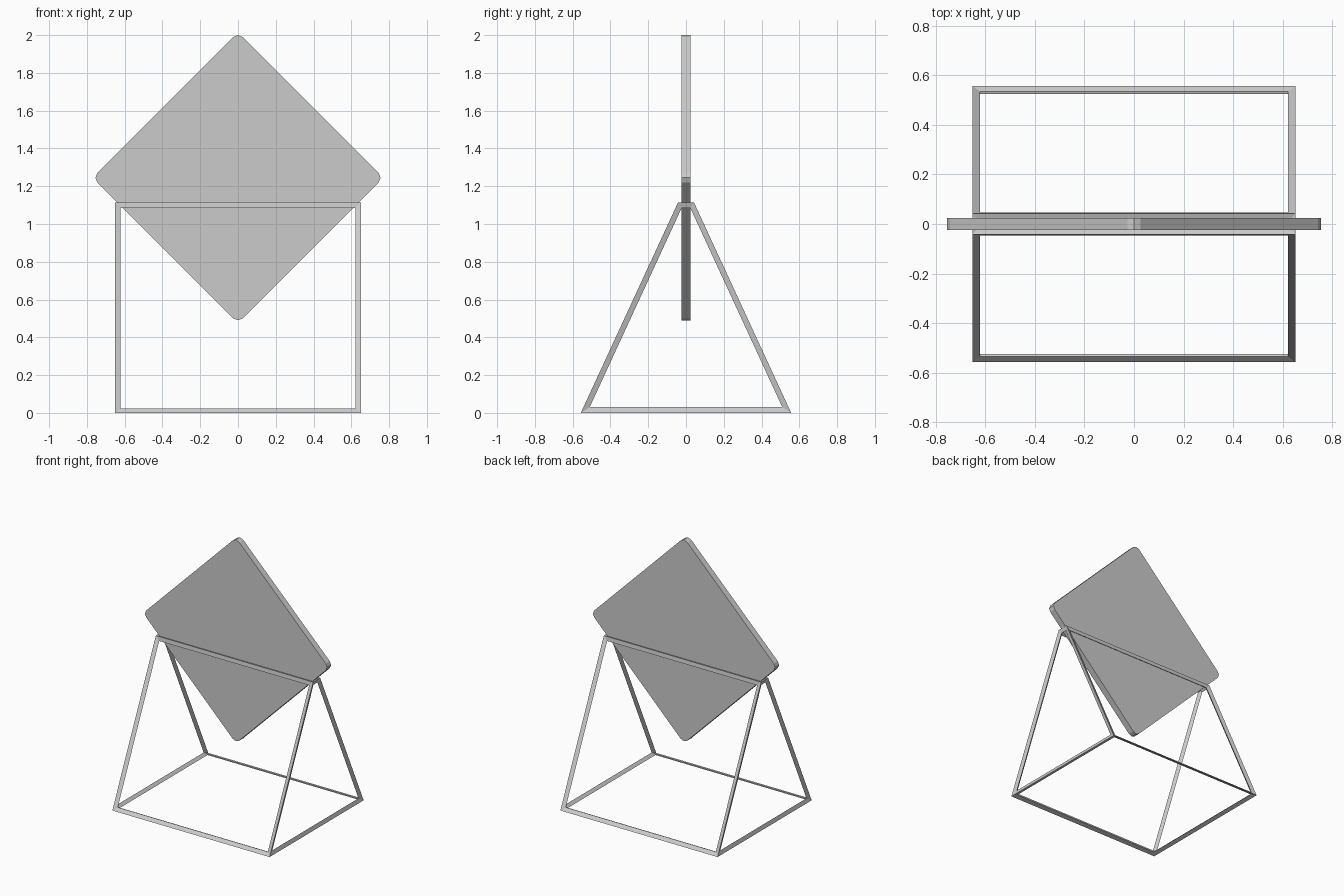
import bpy, bmesh, math
from mathutils import Vector

if "Cube" in bpy.data.objects:
    bpy.data.objects.remove(bpy.data.objects["Cube"])


def finish(bm, name):
    bmesh.ops.recalc_face_normals(bm, faces=bm.faces[:])
    mesh = bpy.data.meshes.new(name)
    bm.to_mesh(mesh)
    bm.free()
    obj = bpy.data.objects.new(name, mesh)
    bpy.context.collection.objects.link(obj)
    return obj


def prism(hx, yb, yt, z0, z1):
    """Corners of a trapezoid prism: bottom ring, then top ring."""
    return [Vector((sx * hx, sy * y, z)) for y, z in ((yb, z0), (yt, z1))
            for sx, sy in ((-1, -1), (1, -1), (1, 1), (-1, 1))]


# Stand: thin wire frame along the edges of a trapezoid prism
WIDTH, RECESS = 0.03, 0.01
outer = prism(0.652, 0.557, 0.042, 0.0, 1.115)
inner = prism(0.632, 0.526, 0.029, 0.02, 1.095)
faces = [(3, 2, 1, 0), (4, 5, 6, 7)]
faces += [(i, (i + 1) % 4, (i + 1) % 4 + 4, i + 4) for i in range(4)]

bm = bmesh.new()
out_v = [bm.verts.new(p) for p in outer]
in_v = [bm.verts.new(p) for p in inner]
for f in faces:
    inset = []
    for k in range(4):
        c = outer[f[k]]
        nxt = (outer[f[(k + 1) % 4]] - c).normalized()
        prv = (outer[f[k - 1]] - c).normalized()
        n = nxt.cross(prv)
        p = c + (nxt + prv) * (WIDTH / n.length) - n.normalized() * RECESS
        inset.append(bm.verts.new(p))
    for k in range(4):
        j = (k + 1) % 4
        bm.faces.new((out_v[f[k]], out_v[f[j]], inset[j], inset[k]))
        bm.faces.new((inset[k], inset[j], in_v[f[j]], in_v[f[k]]))
finish(bm, "stand_frame")

# Panel: square plate standing on its corner, corners rounded in two steps
CZ, TIP, R, HALF = 1.245, 0.755, 0.037, 0.024
bm = bmesh.new()
ring = []
for q in range(4):
    a = math.radians(90 * q)
    for step in (-45, 0, 45):
        b = a + math.radians(step)
        x = (TIP - R) * math.cos(a) + R * math.cos(b)
        z = (TIP - R) * math.sin(a) + R * math.sin(b)
        ring.append(bm.verts.new((x, -HALF, CZ + z)))
face = bm.faces.new(ring)
ext = bmesh.ops.extrude_face_region(bm, geom=[face], use_keep_orig=True)
bmesh.ops.translate(bm, vec=(0, 2 * HALF, 0),
                    verts=[g for g in ext["geom"] if isinstance(g, bmesh.types.BMVert)])
finish(bm, "diamond_panel")
